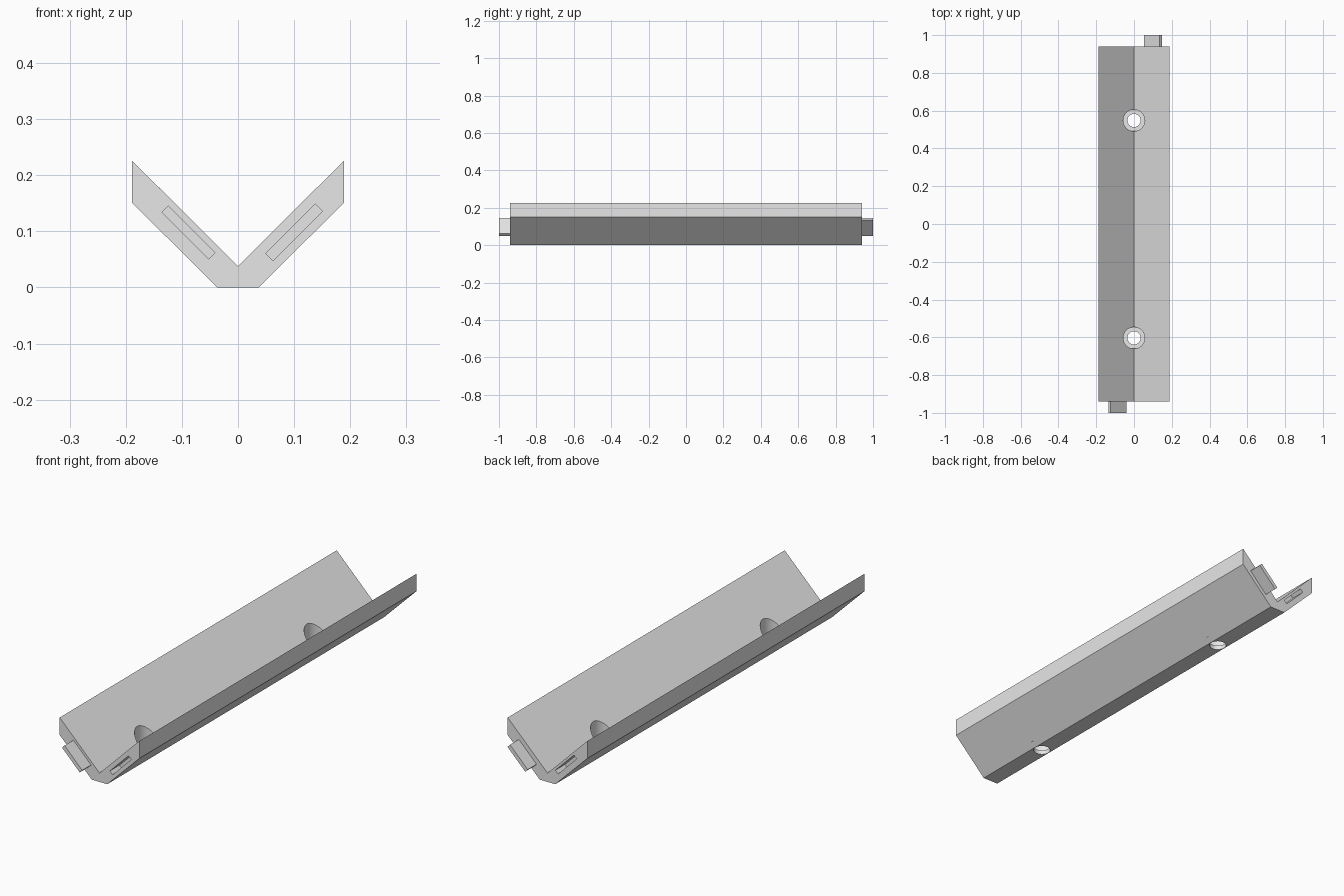
import bpy
import math
from mathutils import Matrix

cube = bpy.data.objects.get("Cube")
if cube:
    bpy.data.objects.remove(cube, do_unlink=True)

grey = bpy.data.materials.new("light grey")
grey.use_nodes = True
colour = (0.8, 0.8, 0.8, 1)
grey.diffuse_color = colour
grey.node_tree.nodes["Principled BSDF"].inputs["Base Color"].default_value = colour

HALF = 0.94                       # half length of the channel
TAB_X, SLOT_X, MID_Z = 0.088, 0.1, 0.098


def extrude_profile(name, points, half):
    """Prism along y from an (x, z) outline."""
    n = len(points)
    verts = [(x, y, z) for y in (-half, half) for x, z in points]
    faces = [list(range(n)), list(range(2 * n - 1, n - 1, -1))]
    faces += [(i, i + n, (i + 1) % n + n, (i + 1) % n) for i in range(n)]
    mesh = bpy.data.meshes.new(name)
    mesh.from_pydata(verts, [], faces)
    mesh.materials.append(grey)
    obj = bpy.data.objects.new(name, mesh)
    bpy.context.collection.objects.link(obj)
    return obj


def wall_bar(name, x, y, length, depth, thick):
    """Flat bar lying along the sloped wall on the given side."""
    bpy.ops.mesh.primitive_cube_add(size=1)
    obj = bpy.context.object
    obj.name = name
    angle = -math.pi / 4 if x > 0 else math.pi / 4
    obj.data.transform(Matrix.Translation((x, y, MID_Z))
                       @ Matrix.Rotation(angle, 4, 'Y')
                       @ Matrix.Diagonal((length, depth, thick, 1)))
    return obj


def bore(name, y, radius, bottom, top):
    bpy.ops.mesh.primitive_cylinder_add(vertices=64, radius=radius, depth=top - bottom,
                                        location=(0, y, (top + bottom) / 2))
    obj = bpy.context.object
    obj.name = name
    return obj


def combine(target, tool, operation):
    tool.data.materials.clear()
    tool.data.materials.append(grey)
    mod = target.modifiers.new(tool.name, 'BOOLEAN')
    mod.operation, mod.solver, mod.object = operation, 'EXACT', tool
    bpy.context.view_layer.objects.active = target
    bpy.ops.object.modifier_apply(modifier=mod.name)
    bpy.data.objects.remove(tool, do_unlink=True)


# V-shaped channel with a flat foot
right_half = [(0.037, 0), (0.189, 0.151), (0.189, 0.226)]
left_half = [(-x, z) for x, z in reversed(right_half)]
channel = extrude_profile("v_channel", right_half + [(0, 0.038)] + left_half, HALF)

# Screw holes with flat counterbores
for y in (-0.603, 0.548):
    combine(channel, bore("counterbore", y, 0.057, 0.019, 0.4), 'DIFFERENCE')
    combine(channel, bore("screw_hole", y, 0.035, -0.1, 0.4), 'DIFFERENCE')

# Slots and joining tabs, on opposite walls at each end
combine(channel, wall_bar("front_slot", SLOT_X, -HALF, 0.125, 0.13, 0.018), 'DIFFERENCE')
combine(channel, wall_bar("back_slot", -TAB_X, HALF, 0.125, 0.13, 0.018), 'DIFFERENCE')
combine(channel, wall_bar("front_tab", -TAB_X, -HALF, 0.119, 0.12, 0.017), 'UNION')
combine(channel, wall_bar("back_tab", SLOT_X, HALF, 0.119, 0.12, 0.017), 'UNION')

# Smooth bores, crisp edges
bpy.ops.object.select_all(action='DESELECT')
channel.select_set(True)
bpy.context.view_layer.objects.active = channel
bpy.ops.object.shade_smooth_by_angle(angle=math.radians(30))
